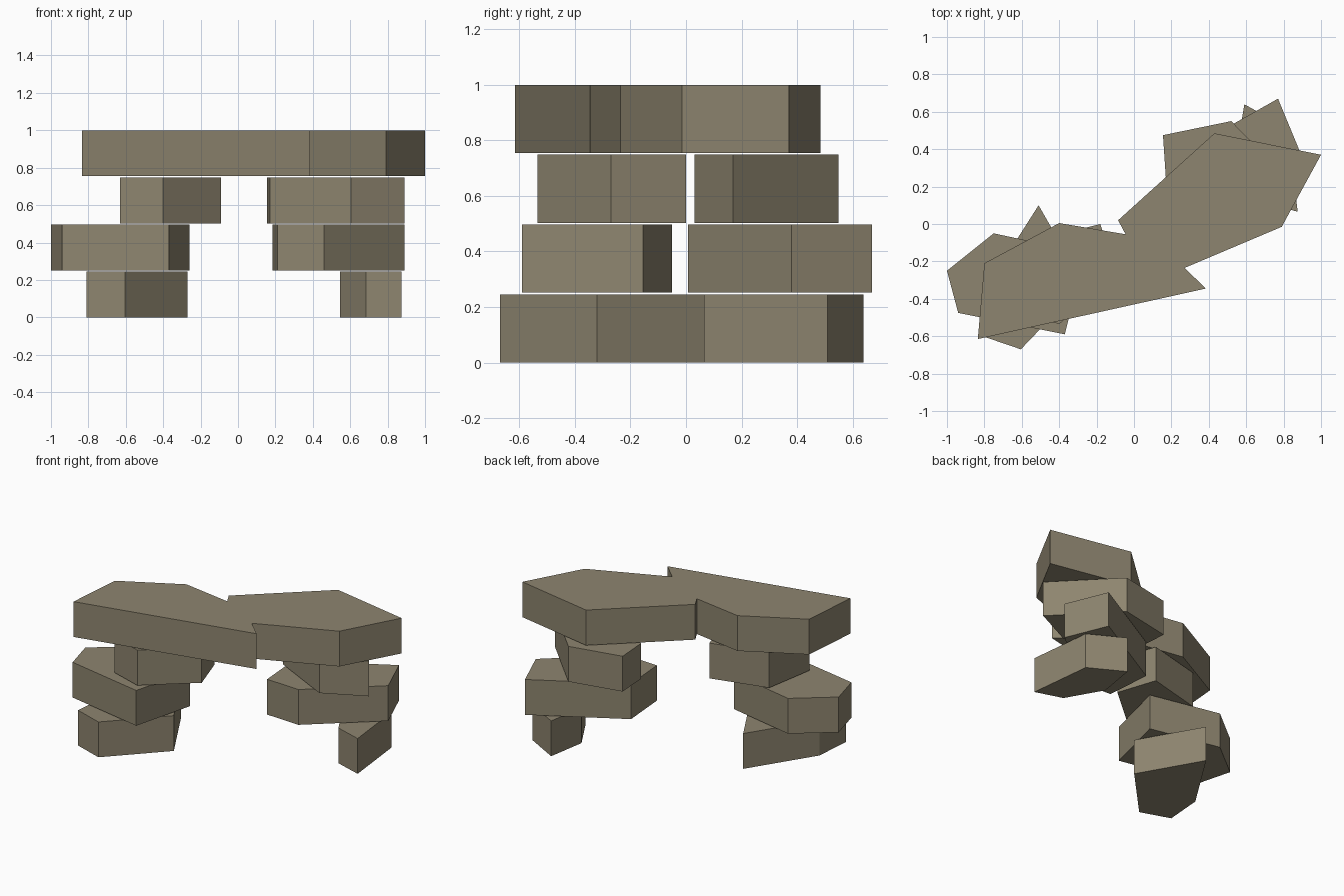
import bpy, bmesh

if "Cube" in bpy.data.objects:
    bpy.data.objects.remove(bpy.data.objects["Cube"])

# One stone colour for everything
stone = bpy.data.materials.new("weathered stone")
stone.diffuse_color = (0.27, 0.235, 0.16, 1)
stone.use_nodes = True
stone.node_tree.nodes["Principled BSDF"].inputs["Base Color"].default_value = stone.diffuse_color

PITCH, THICK = 0.2515, 0.2455   # layer spacing and stone thickness


def slab(name, layer, outline):
    """Flat-faced stone: an outline (counter-clockwise) extruded upwards."""
    bm = bmesh.new()
    z = layer * PITCH
    face = bm.faces.new([bm.verts.new((x, y, z)) for x, y in outline])
    ext = bmesh.ops.extrude_face_region(bm, geom=[face], use_keep_orig=True)
    top = [v for v in ext["geom"] if isinstance(v, bmesh.types.BMVert)]
    bmesh.ops.translate(bm, verts=top, vec=(0, 0, THICK))
    bmesh.ops.recalc_face_normals(bm, faces=bm.faces[:])
    mesh = bpy.data.meshes.new(name)
    bm.to_mesh(mesh)
    bm.free()
    mesh.materials.append(stone)
    obj = bpy.data.objects.new(name, mesh)
    bpy.context.collection.objects.link(obj)


# Left pillar, bottom to top
left = [
    [(-.81, -.60), (-.605, -.67), (-.27, -.32), (-.51, .10), (-.79, -.34)],
    [(-1, -.25), (-.94, -.475), (-.37, -.59), (-.26, -.155), (-.75, -.05)],
    [(-.63, -.46), (-.40, -.535), (-.09, -.27), (-.18, 0), (-.57, -.10)],
]
# Right pillar, bottom to top
right = [
    [(.545, .37), (.685, .125), (.875, .065), (.825, .51), (.59, .64)],
    [(.185, .34), (.21, .02), (.46, .008), (.89, .38), (.77, .67)],
    [(.155, .475), (.17, .25), (.605, .03), (.89, .17), (.52, .55)],
]
for side, stones in (("left", left), ("right", right)):
    for i, outline in enumerate(stones):
        slab(f"{side}_pillar_stone_{i + 1}", i, outline)

# Lintel spanning both pillars
slab("lintel", 3, [
    (-.835, -.615), (.385, -.345), (.27, -.235), (.79, -.015), (1, .37),
    (.43, .485), (-.085, .02), (-.045, -.055), (-.40, .005), (-.80, -.21)])
